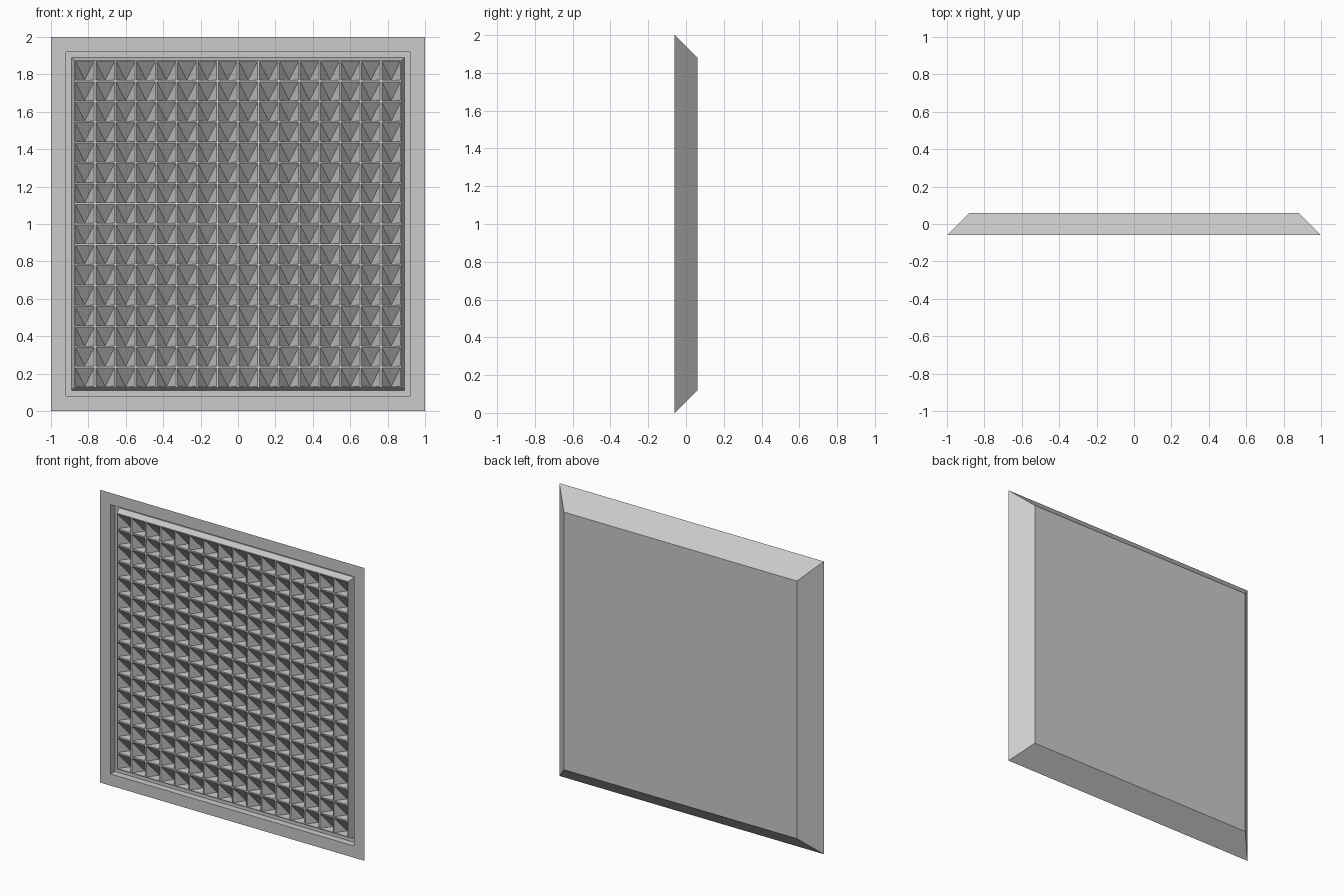
import bpy, bmesh

if "Cube" in bpy.data.objects:
    bpy.data.objects.remove(bpy.data.objects["Cube"])

CZ = 1.0            # panel centre height
FRONT, BACK = -0.06, 0.06
N, GRID = 16, 0.874  # cells per side, half size of the grid
WALL = 0.009        # rib thickness between cells
DEPTH = 0.07        # pocket depth


def finish(name, bm):
    bmesh.ops.remove_doubles(bm, verts=bm.verts, dist=1e-5)
    me = bpy.data.meshes.new(name)
    bm.to_mesh(me)
    bm.free()
    ob = bpy.data.objects.new(name, me)
    bpy.context.collection.objects.link(ob)
    return ob


def ring(bm, half, y):
    return [bm.verts.new((sx * half, y, CZ + sz * half))
            for sx, sz in ((-1, -1), (1, -1), (1, 1), (-1, 1))]


def bridge(bm, a, b):
    for i in range(4):
        j = (i + 1) % 4
        bm.faces.new((a[i], a[j], b[j], b[i]))


# Tapered housing: back plate, sloped sides, front rim, trench and raised block sides
bm = bmesh.new()
loops = [ring(bm, h, y) for h, y in ((0.88, BACK), (1.0, FRONT), (0.92, FRONT),
                                     (0.92, FRONT + 0.045), (0.89, FRONT + 0.045),
                                     (GRID, FRONT))]
bm.faces.new(loops[0][::-1])
for a, b in zip(loops, loops[1:]):
    bridge(bm, a, b)
finish("housing", bm)

# Grid of pockets: each has a flat bottom shelf and three faces meeting at a deep point
bm = bmesh.new()
pitch = 2 * GRID / N
for r in range(N):
    for c in range(N):
        x0, z0 = -GRID + c * pitch, CZ - GRID + r * pitch
        x1, z1 = x0 + pitch, z0 + pitch
        w = WALL / 2

        def quad(a, b, p, q):
            return [bm.verts.new((x, FRONT, z)) for x, z in ((a, p), (b, p), (b, q), (a, q))]

        outer = quad(x0, x1, z0, z1)
        inner = quad(x0 + w, x1 - w, z0 + w, z1 - w)
        bridge(bm, outer, inner)
        apex = bm.verts.new(((x0 + x1) / 2, FRONT + DEPTH, z0 + w))
        for i in range(4):
            bm.faces.new((inner[i], inner[(i + 1) % 4], apex))
finish("pocket_grid", bm)
